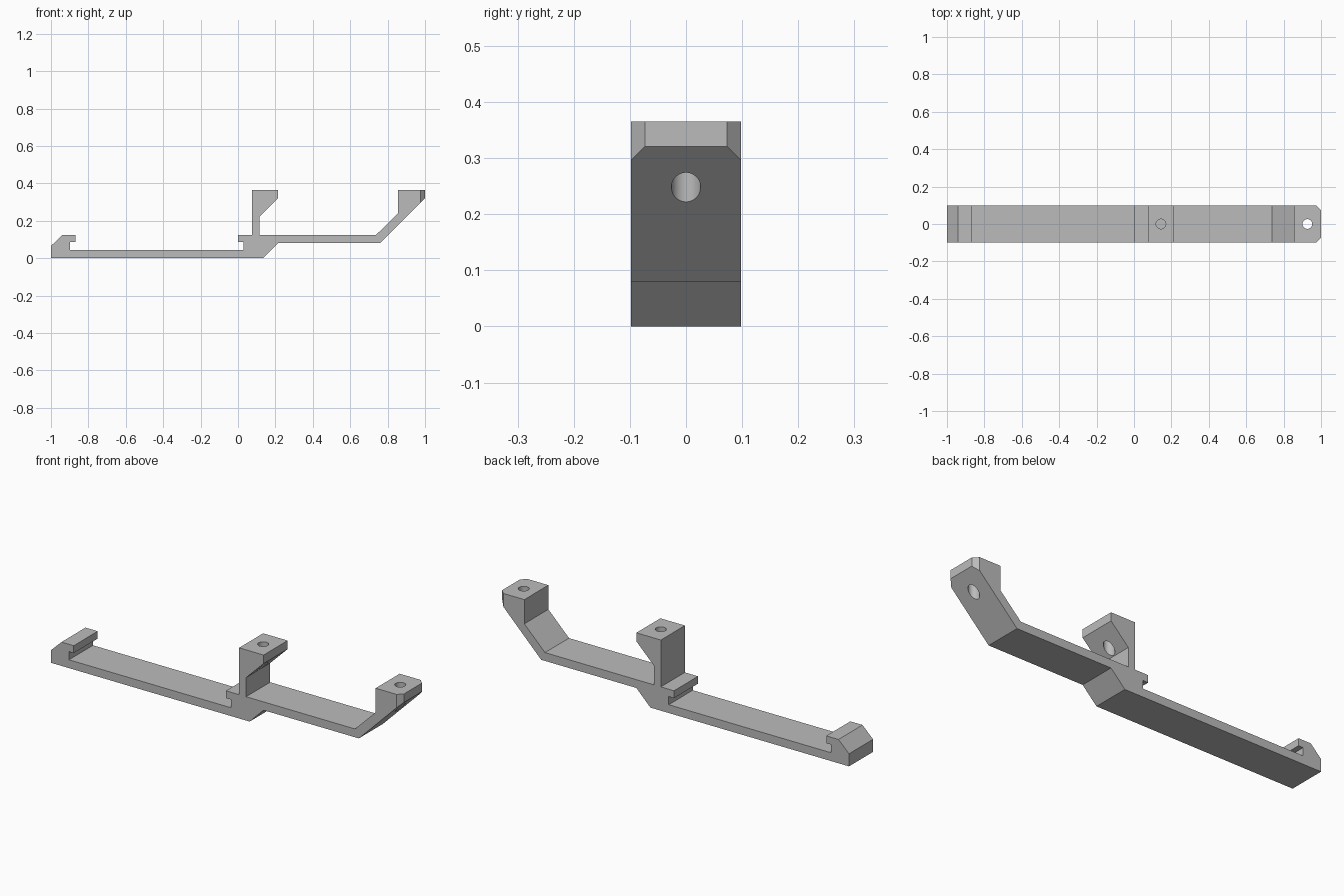
import bpy
import bmesh
from mathutils import Vector

cube = bpy.data.objects.get("Cube")
if cube:
    bpy.data.objects.remove(cube, do_unlink=True)

HALF_W = 0.098   # half the depth of the bracket
CHAMFER = 0.025  # corner cut at the free end
HOLE_R = 0.026
TOP = 0.365

grey = bpy.data.materials.new("plain grey")
grey.use_nodes = True
color = (0.5, 0.5, 0.5, 1)
grey.diffuse_color = color
grey.node_tree.nodes["Principled BSDF"].inputs["Base Color"].default_value = color

# Side profile (x, z), split by feature
end_hook = [(-1, 0), (-1, 0.065), (-0.94, 0.123), (-0.87, 0.123),
            (-0.87, 0.085), (-0.897, 0.085), (-0.897, 0.043)]
middle_hook = [(0.03, 0.043), (0.03, 0.085), (0, 0.085), (0, 0.123)]
middle_post = [(0.075, 0.123), (0.075, TOP), (0.215, TOP), (0.215, 0.321),
               (0.115, 0.222), (0.115, 0.123)]
raised_end = [(0.737, 0.123), (0.855, 0.24), (0.855, TOP), (1, TOP),
              (1, 0.321), (0.759, 0.08)]
step = [(0.215, 0.08), (0.135, 0)]
profile = end_hook + middle_hook + middle_post + raised_end + step

# Extrude the profile across the depth
bm = bmesh.new()
face = bm.faces.new([bm.verts.new((x, -HALF_W, z)) for x, z in profile])
extruded = bmesh.ops.extrude_face_region(bm, geom=[face])["geom"]
moved = [g for g in extruded if isinstance(g, bmesh.types.BMVert)]
bmesh.ops.translate(bm, verts=moved, vec=(0, 2 * HALF_W, 0))

# Chamfer the two upright corners of the raised end
for side in (-1, 1):
    cut = bmesh.ops.bisect_plane(
        bm, geom=bm.verts[:] + bm.edges[:] + bm.faces[:],
        plane_co=Vector((1 - CHAMFER, side * HALF_W, 0)),
        plane_no=Vector((1, side, 0)).normalized(), clear_outer=True)
    rim = [g for g in cut["geom_cut"] if isinstance(g, bmesh.types.BMEdge)]
    bmesh.ops.holes_fill(bm, edges=rim)
bmesh.ops.recalc_face_normals(bm, faces=bm.faces[:])

mesh = bpy.data.meshes.new("bracket")
bm.to_mesh(mesh)
bm.free()
mesh.materials.append(grey)
bracket = bpy.data.objects.new("bracket", mesh)
bpy.context.collection.objects.link(bracket)

# Screw holes through the post top and the raised end
bpy.context.view_layer.objects.active = bracket
for name, x in (("post_hole", 0.144), ("end_hole", 0.927)):
    bpy.ops.mesh.primitive_cylinder_add(vertices=48, radius=HOLE_R, depth=0.27,
                                        location=(x, 0, 0.285))
    cutter = bpy.context.object
    cutter.name = name + "_cutter"
    cutter.hide_render = True
    cutter.data.materials.append(grey)
    mod = bracket.modifiers.new(name, 'BOOLEAN')
    mod.operation = 'DIFFERENCE'
    mod.solver = 'EXACT'
    mod.object = cutter
    bpy.context.view_layer.objects.active = bracket
    bpy.ops.object.modifier_apply(modifier=name)
    bpy.data.objects.remove(cutter, do_unlink=True)

# Smooth hole walls, sharp edges elsewhere
bpy.ops.object.select_all(action='DESELECT')
bracket.select_set(True)
bpy.ops.object.shade_smooth_by_angle()
